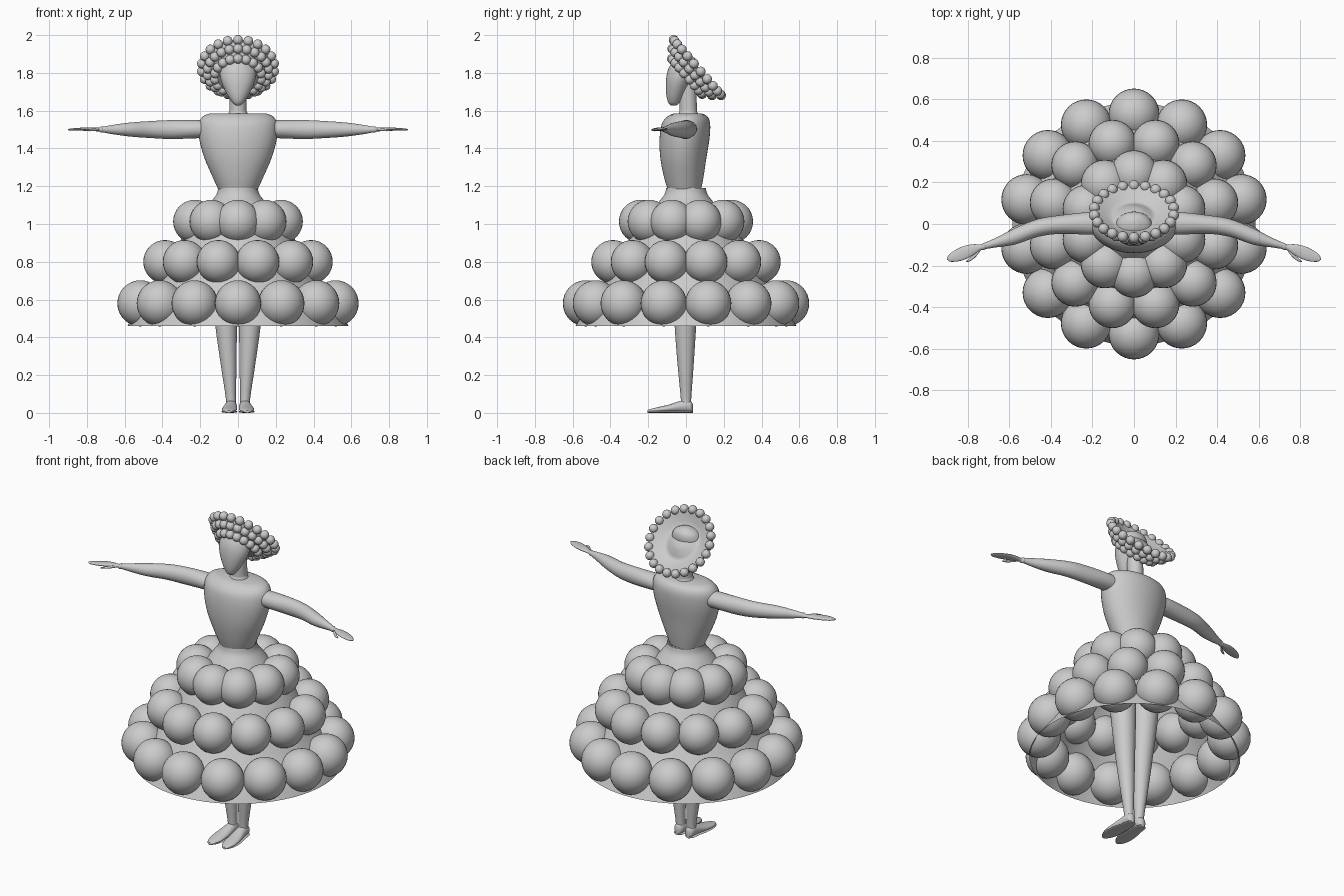
import bpy, bmesh, math
from mathutils import Vector, Matrix

if "Cube" in bpy.data.objects:
    bpy.data.objects.remove(bpy.data.objects["Cube"])

X, Y, Z = Vector((1, 0, 0)), Vector((0, 1, 0)), Vector((0, 0, 1))


def finish(name, bm, angle=50, mirror=False, matrix=None):
    me = bpy.data.meshes.new(name)
    bmesh.ops.recalc_face_normals(bm, faces=bm.faces)
    bm.to_mesh(me)
    bm.free()
    ob = bpy.data.objects.new(name, me)
    bpy.context.collection.objects.link(ob)
    if matrix:
        ob.matrix_world = matrix
    bpy.ops.object.select_all(action='DESELECT')
    ob.select_set(True)
    bpy.context.view_layer.objects.active = ob
    bpy.ops.object.shade_smooth_by_angle(angle=math.radians(angle))
    if mirror:
        ob.modifiers.new("mirror", 'MIRROR').use_mirror_merge = False
    return ob


def smooth_path(rows, steps):
    """Catmull-Rom through rows of numbers."""
    p = [Vector(r) for r in rows]
    out = []
    for i in range(len(p) - 1):
        a, b, c, d = p[max(i - 1, 0)], p[i], p[i + 1], p[min(i + 2, len(p) - 1)]
        for k in range(steps):
            t = k / steps
            out.append(0.5 * (2 * b + (c - a) * t + (2 * a - 5 * b + 4 * c - d) * t * t
                              + (3 * b - a - 3 * c + d) * t ** 3))
    return out + [p[-1]]


def loft(name, rows, u=X, v=Y, n=32, steps=4, cap=True, **kw):
    """Rows of (x, y, z, radius along u, radius along v)."""
    bm = bmesh.new()
    rings = []
    for r in smooth_path(rows, steps):
        c = Vector((r[0], r[1], r[2]))
        rings.append([bm.verts.new(c + u * (r[3] * math.cos(2 * math.pi * i / n))
                                   + v * (r[4] * math.sin(2 * math.pi * i / n))) for i in range(n)])
    for a, b in zip(rings, rings[1:]):
        for i in range(n):
            j = (i + 1) % n
            bm.faces.new((a[i], a[j], b[j], b[i]))
    if cap:
        bm.faces.new(rings[0])
        bm.faces.new(rings[-1])
    return finish(name, bm, **kw)


def ball_ring(name, count, ring, z, radius, offset=0.0, seg=32, matrix=None):
    bm = bmesh.new()
    for i in range(count):
        a = 2 * math.pi * (i + offset) / count
        pos = Vector((ring * math.sin(a), -ring * math.cos(a), z))
        bmesh.ops.create_uvsphere(bm, u_segments=seg, v_segments=seg // 2, radius=radius,
                                  matrix=Matrix.Translation(pos))
    return finish(name, bm, matrix=matrix)


# Skirt shell and its three tiers of balls
skirt = [(.105, 1.19), (.115, 1.155), (.15, 1.11), (.22, 1.02), (.30, .92),
         (.44, .69), (.525, .57), (.585, .46)]
loft("skirt", [(0, 0, z, r, r) for r, z in skirt], n=64, cap=False)
ball_ring("skirt_balls_top", 10, .24, 1.013, .115)
ball_ring("skirt_balls_middle", 12, .40, .80, .115, .5)
ball_ring("skirt_balls_bottom", 14, .53, .58, .122)

# Bodice and neck
loft("bodice", [(0, -.008, 1.18, .103, .088), (0, -.012, 1.25, .135, .105),
                (0, -.014, 1.35, .178, .122), (0, -.008, 1.45, .205, .132),
                (0, 0, 1.53, .207, .128), (0, .008, 1.57, .185, .105),
                (0, .01, 1.585, .15, .075)], n=48)
loft("neck", [(0, .012, 1.57, .06, .06), (0, .012, 1.592, .048, .048),
              (0, .012, 1.62, .045, .046), (0, .005, 1.80, .045, .045)])

# Head, tapering to the chin
loft("head", [(0, -.065, 1.628, .012, .015), (0, -.063, 1.645, .032, .032),
              (0, -.055, 1.69, .06, .050), (0, -.038, 1.76, .09, .068),
              (0, -.018, 1.82, .094, .076), (0, -.005, 1.87, .072, .058),
              (0, 0, 1.895, .02, .02)])

# Tilted dish hat with three rows of beads
tilt = Matrix.Translation((0, .06, 1.828)) @ Matrix.Rotation(-.863, 4, 'X')
hat = [(.02, -.088), (.10, -.088), (.12, -.07), (.16, -.035), (.19, -.002), (.183, .006),
       (.15, -.012), (.105, -.032), (.075, -.02), (.04, -.004), (.004, 0)]
loft("hat", [(0, 0, z, r, r) for r, z in hat], n=48, steps=3, matrix=tilt)
for label, count, ring, t in (("back", 22, .193, 0), ("middle", 22, .162, -.036),
                              ("front", 18, .123, -.072)):
    ball_ring("hat_beads_" + label, count, ring, t, .026, seg=16, matrix=tilt)

# Arms, hands and thumbs
loft("arm", [(.13, .005, 1.50, .05, .045), (.22, .003, 1.502, .054, .048),
             (.35, -.002, 1.50, .045, .050), (.46, -.018, 1.50, .043, .045),
             (.57, -.058, 1.50, .040, .037), (.66, -.088, 1.50, .024, .025),
             (.72, -.106, 1.50, .015, .014)], u=Y, v=Z, mirror=True)
loft("hand", [(.705, -.104, 1.50, .008, .008), (.722, -.108, 1.50, .018, .017),
              (.738, -.112, 1.50, .014, .010), (.78, -.126, 1.502, .028, .010),
              (.83, -.143, 1.502, .033, .008), (.88, -.160, 1.50, .022, .006),
              (.90, -.167, 1.50, .005, .003)], u=Y, v=Z, mirror=True)
loft("thumb", [(.735, -.118, 1.50, .006, .006), (.76, -.146, 1.499, .010, .007),
               (.785, -.168, 1.497, .009, .006), (.808, -.181, 1.495, .003, .003)],
     u=Y, v=Z, n=16, mirror=True)

# Legs and shoes
loft("leg", [(.038, 0, .04, .028, .028), (.038, 0, .08, .027, .028),
             (.05, -.002, .26, .042, .043), (.063, -.003, .46, .057, .057),
             (.08, 0, .75, .074, .074), (.085, 0, 1.05, .078, .078)], mirror=True)
shoe = [(.036, .037, .010, .045), (.025, .037, .025, .062), (0, .037, .030, .068),
        (-.035, .039, .033, .060), (-.09, .044, .039, .042), (-.15, .047, .038, .028),
        (-.19, .049, .024, .018), (-.205, .05, .008, .012)]
loft("shoe", [(x, y, h / 2 + .002, w, h / 2) for y, x, w, h in shoe], u=X, v=Z, mirror=True)
loft("sole", [(x, y, .006, w * 1.08, .006) for y, x, w, h in shoe], u=X, v=Z, mirror=True)
